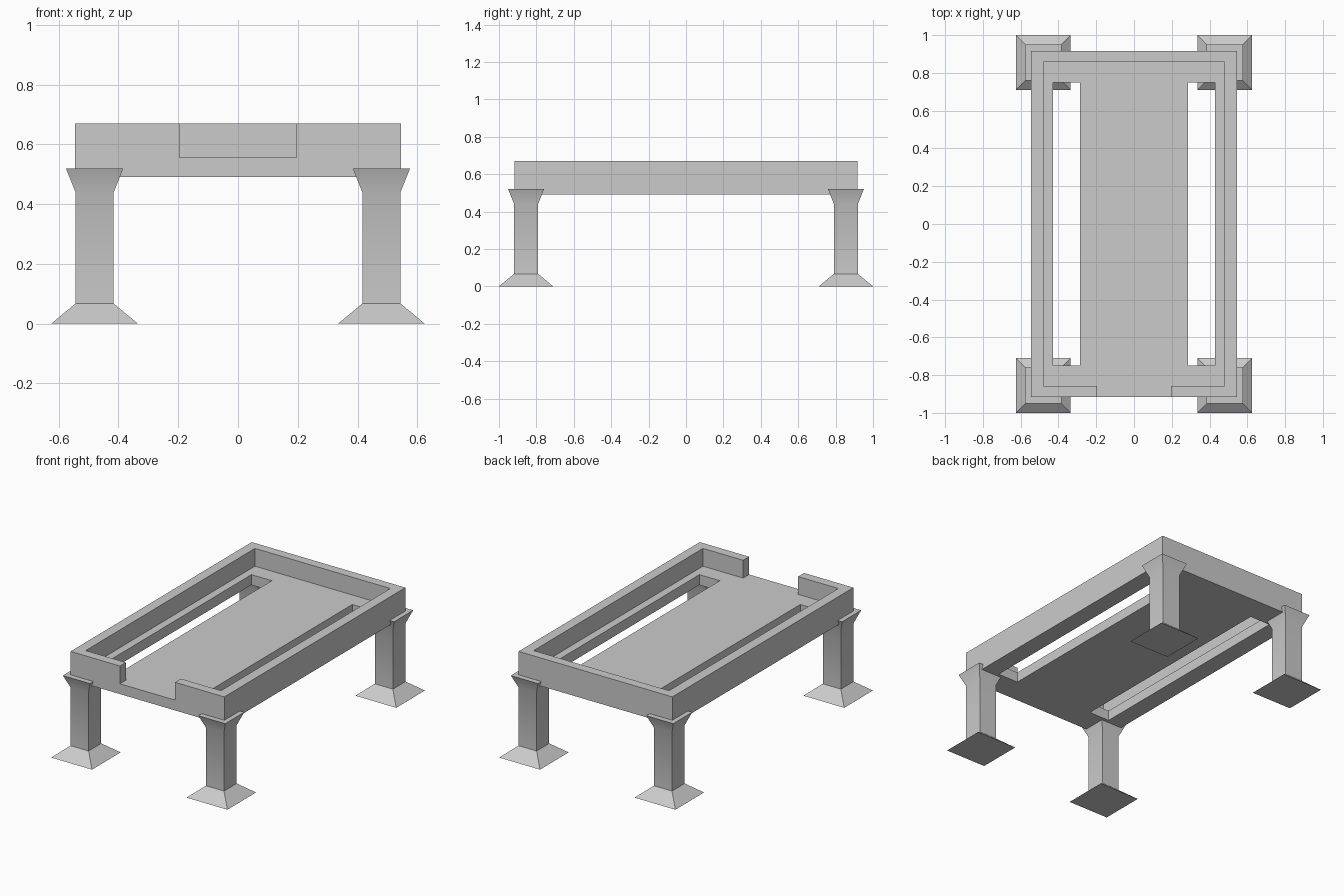
import bpy
import bmesh

cube = bpy.data.objects.get("Cube")
if cube:
    bpy.data.objects.remove(cube, do_unlink=True)

# Single flat colour
grey = bpy.data.materials.new("light_grey")
grey.use_nodes = True
colour = (0.6, 0.6, 0.6, 1)
grey.diffuse_color = colour
grey.node_tree.nodes["Principled BSDF"].inputs["Base Color"].default_value = colour


def make_object(name, bm):
    bmesh.ops.recalc_face_normals(bm, faces=bm.faces)
    mesh = bpy.data.meshes.new(name)
    bm.to_mesh(mesh)
    bm.free()
    mesh.materials.append(grey)
    obj = bpy.data.objects.new(name, mesh)
    bpy.context.collection.objects.link(obj)
    return obj


def box(name, low, high):
    bm = bmesh.new()
    bmesh.ops.create_cube(bm, size=1)
    for v in bm.verts:
        v.co = [h if c > 0 else l for c, l, h in zip(v.co, low, high)]
    return make_object(name, bm)


def activate(obj):
    bpy.ops.object.select_all(action="DESELECT")
    obj.select_set(True)
    bpy.context.view_layer.objects.active = obj


def cut(target, low, high):
    cutter = box("cutter", low, high)
    cutter.hide_render = True
    mod = target.modifiers.new("cut", "BOOLEAN")
    mod.operation = "DIFFERENCE"
    mod.solver = "EXACT"
    mod.object = cutter
    activate(target)
    bpy.ops.object.modifier_apply(modifier=mod.name)
    bpy.data.objects.remove(cutter, do_unlink=True)


# Tray: floor with raised rim, front opening and two long slots
BOTTOM, FLOOR, TOP = 0.49, 0.556, 0.67
tray = box("tray", (-0.545, -0.917, BOTTOM), (0.545, 0.917, TOP))
cut(tray, (-0.48, -0.857, FLOOR), (0.48, 0.857, 1))
cut(tray, (-0.195, -1, FLOOR), (0.195, -0.8, 1))
for x0, x1 in ((-0.43, -0.285), (0.285, 0.43)):
    cut(tray, (x0, -0.75, 0.4), (x1, 0.75, 0.6))

# Legs: square rings lofted from spread foot to flared head
LEG_PROFILE = [(0, 0.145), (0.067, 0.064), (0.44, 0.064), (0.52, 0.096)]


def leg(name, x, y):
    bm = bmesh.new()
    rings = []
    for z, r in LEG_PROFILE:
        corners = ((-r, -r), (r, -r), (r, r), (-r, r))
        rings.append([bm.verts.new((x + a, y + b, z)) for a, b in corners])
    for lower, upper in zip(rings, rings[1:]):
        for i in range(4):
            j = (i + 1) % 4
            bm.faces.new((lower[i], lower[j], upper[j], upper[i]))
    bm.faces.new(rings[0])
    bm.faces.new(rings[-1])
    activate(make_object(name, bm))
    bpy.ops.object.shade_smooth_by_angle(angle=0.6)


for side, x in (("left", 0.48), ("right", -0.48)):
    for end, y in (("front", -0.855), ("back", 0.855)):
        leg(f"{end}_{side}_leg", x, y)
